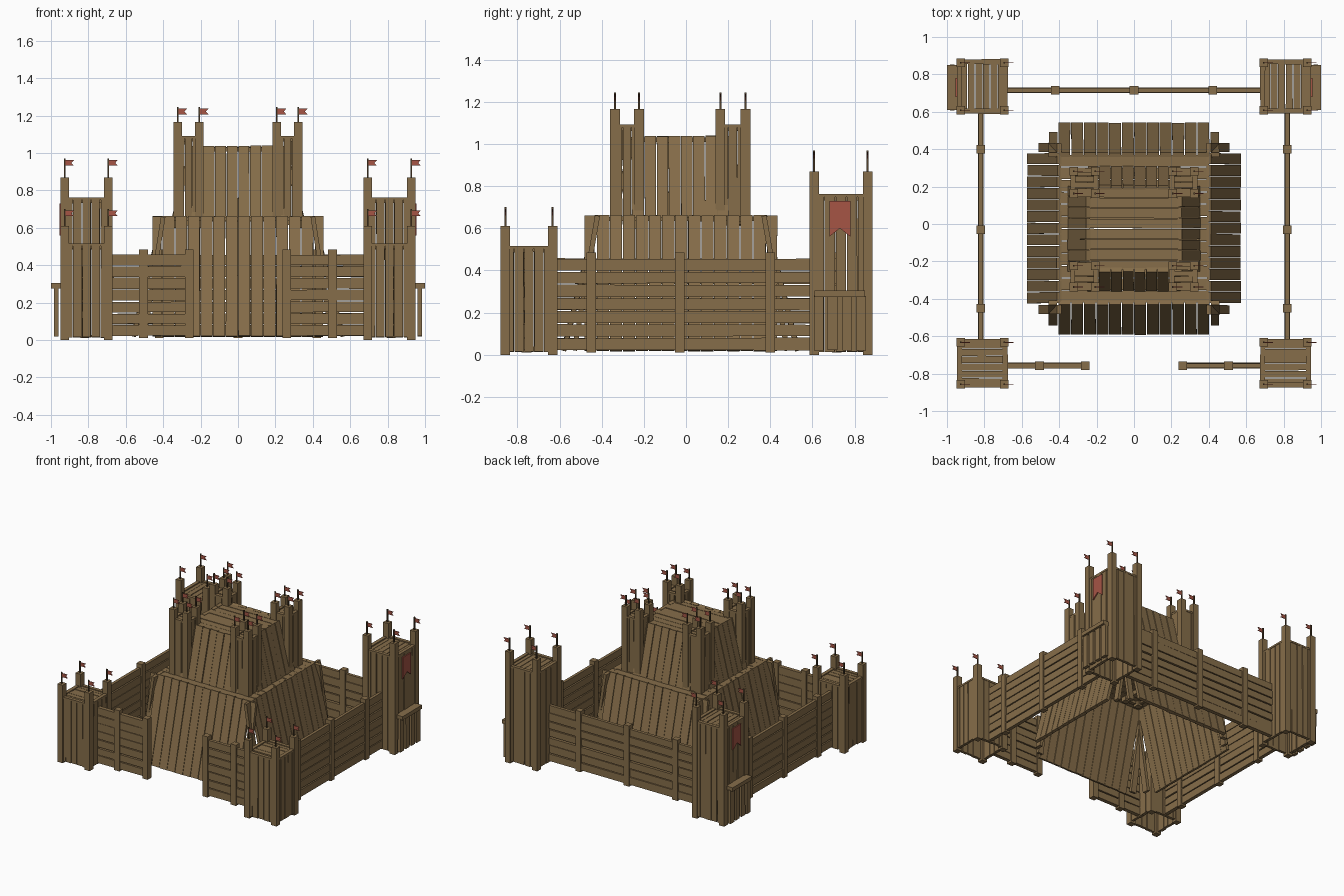
import bpy, bmesh, random
from mathutils import Vector as V

if "Cube" in bpy.data.objects:
    bpy.data.objects.remove(bpy.data.objects["Cube"])

random.seed(4)


def material(name, rgb):
    m = bpy.data.materials.new(name)
    m.diffuse_color = (*rgb, 1)
    m.use_nodes = True
    m.node_tree.nodes["Principled BSDF"].inputs["Base Color"].default_value = m.diffuse_color
    return m


WOOD = material("wood", (0.24, 0.155, 0.068))
DARK = material("dark_wood", (0.09, 0.055, 0.025))
RED = material("red_cloth", (0.38, 0.09, 0.06))


class Part:
    """Collects planks and prisms into one named object."""

    def __init__(self, name, mat):
        self.name, self.mat, self.bm = name, mat, bmesh.new()

    def plank(self, a, b, side, w, t, j=0.0):
        a, b, s = V(a), V(b), V(side).normalized()
        d = (b - a).normalized()
        n = d.cross(s).normalized()
        vs = []
        for p in (a, b):
            hw = w / 2 * (1 - random.uniform(0, j))
            p = p + s * random.uniform(-j, j) * w * 0.2 + d * random.uniform(-j, j) * 0.03
            for u, v in ((-1, -1), (1, -1), (1, 1), (-1, 1)):
                vs.append(self.bm.verts.new(p + s * u * hw + n * v * t / 2))
        for f in ((0, 1, 2, 3), (4, 5, 6, 7), (0, 1, 5, 4), (1, 2, 6, 5), (2, 3, 7, 6), (3, 0, 4, 7)):
            self.bm.faces.new([vs[i] for i in f])

    def panel(self, p0, p1, q0, q1, n, t=0.022, j=0.1, fill=0.97):
        """n planks running from edge p0-p1 to edge q0-q1."""
        p0, p1, q0, q1 = V(p0), V(p1), V(q0), V(q1)
        for i in range(n):
            f = (i + 0.5) / n
            self.plank(p0.lerp(p1, f), q0.lerp(q1, f), p1 - p0, (p1 - p0).length / n * fill,
                       t * random.uniform(0.85, 1.15), j)

    def post(self, x, y, z0, z1, w=0.046):
        self.plank((x, y, z0), (x, y, z1), (1, 0, 0), w, w)

    def prism(self, pts, vec):
        f = self.bm.faces.new([self.bm.verts.new(p) for p in pts])
        r = bmesh.ops.extrude_face_region(self.bm, geom=[f])
        bmesh.ops.translate(self.bm, vec=vec, verts=[v for v in r["geom"] if isinstance(v, bmesh.types.BMVert)])

    def done(self):
        bmesh.ops.recalc_face_normals(self.bm, faces=self.bm.faces[:])
        me = bpy.data.meshes.new(self.name)
        self.bm.to_mesh(me)
        self.bm.free()
        me.materials.append(self.mat)
        bpy.context.collection.objects.link(bpy.data.objects.new(self.name, me))


poles = Part("flag_poles", DARK)
flags = Part("flags", RED)


def flag(x, y, z0, z1):
    poles.post(x, y, z0 - 0.01, z1, 0.009)
    shape = ((0, -0.008), (0.05, -0.008), (0.036, -0.023), (0.05, -0.038), (0, -0.038))
    flags.prism([(x + u, y - 0.002, z1 + w) for u, w in shape], (0, 0.004, 0))


def tower(name, x0, x1, y0, y1, z0, top, post_top, flag_top, n, floor_along_x, pw=0.046):
    p = Part(name, WOOD)
    h, m = pw / 2, 0.018
    a, b, c, d = x0 + m, x1 - m, y0 + m, y1 - m
    zb = z0 + 0.015
    # four plank walls
    for y in (c, d):
        p.panel((a, y, zb), (b, y, zb), (a, y, top), (b, y, top), n)
    for x in (a, b):
        p.panel((x, c, zb), (x, d, zb), (x, c, top), (x, d, top), n)
    # platform and its edge rails
    zf = top - 0.012
    if floor_along_x:
        p.panel((a, c, zf), (a, d, zf), (b, c, zf), (b, d, zf), n + 1)
    else:
        p.panel((a, c, zf), (b, c, zf), (a, d, zf), (b, d, zf), n + 1)
    for y in (c, d):
        p.plank((a, y, top), (b, y, top), (0, 1, 0), 0.028, 0.014, 0.1)
    for x in (a, b):
        p.plank((x, c, top), (x, d, top), (1, 0, 0), 0.028, 0.014, 0.1)
    # corner posts with flags
    for x in (x0 + h, x1 - h):
        for y in (y0 + h, y1 - h):
            p.post(x, y, z0, post_top, pw)
            flag(x, y, post_top, flag_top)
    p.done()


def mx(x0, x1, s):
    return sorted((x0 * s, x1 * s))


# corner towers and keep turrets
for s, side in ((-1, "left"), (1, "right")):
    tower("front_tower_" + side, *mx(0.67, 0.95, s), -0.88, -0.61, 0, 0.51, 0.61, 0.70, 5, True)
    tower("back_tower_" + side, *mx(0.67, 0.95, s), 0.585, 0.885, 0, 0.755, 0.87, 0.97, 5, False)
    tower("keep_turret_front_" + side, *mx(0.185, 0.345, s), -0.36, -0.2, 0.6, 1.085, 1.165, 1.245, 3, True)
    tower("keep_turret_back_" + side, *mx(0.185, 0.345, s), 0.14, 0.305, 0.6, 1.085, 1.165, 1.245, 3, True)

    # plank porch and banner on the outer side of each back tower
    porch = Part("tower_porch_" + side, WOOD)
    porch.plank((s * 0.97, 0.61, 0.29), (s * 0.97, 0.85, 0.29), (1, 0, 0), 0.06, 0.03)
    for y in (0.63, 0.695, 0.765, 0.83):
        porch.plank((s * 0.972, y, 0.02), (s * 0.972, y, 0.28), (0, 1, 0), 0.048, 0.024, 0.1)
    porch.done()
    banner = Part("banner_" + side, RED)
    banner.prism([(s * 0.947, y, z) for y, z in
                  ((0.68, 0.73), (0.78, 0.73), (0.78, 0.56), (0.73, 0.60), (0.68, 0.56))], (s * 0.008, 0, 0))
    banner.done()

    # side and front palisades
    w = Part("side_wall_" + side, WOOD)
    x = s * 0.82
    w.panel((x, -0.63, 0.02), (x, -0.63, 0.46), (x, 0.6, 0.02), (x, 0.6, 0.46), 7, 0.026, 0.16)
    for y in (-0.45, -0.03, 0.4):
        w.post(x, y, 0.01, 0.485)
    w.done()
    w = Part("front_wall_" + side, WOOD)
    y = -0.757
    w.panel((s * 0.25, y, 0.02), (s * 0.25, y, 0.46), (s * 0.68, y, 0.02), (s * 0.68, y, 0.46), 7, 0.028, 0.16)
    for x in (0.26, 0.505):
        w.post(s * x, y, 0.01, 0.485)
    w.done()

# back palisade
w = Part("back_wall", WOOD)
y = 0.715
w.panel((-0.68, y, 0.02), (-0.68, y, 0.46), (0.68, y, 0.02), (0.68, y, 0.46), 7, 0.028, 0.16)
for x in (-0.42, 0, 0.42):
    w.post(x, y, 0.01, 0.485)
w.done()

# keep base: leaning planks, with gentler leaning planks at the corners
CY = -0.025
base = Part("keep_base", WOOD)
for s in (-1, 1):
    yb, yt, yc = CY + s * 0.555, CY + s * 0.395, CY + s * 0.505
    base.panel((-0.405, yb, 0.02), (0.405, yb, 0.02), (-0.405, yt, 0.66), (0.405, yt, 0.66), 12, 0.024, 0.06)
    xb, xt, xc = s * 0.56, s * 0.4, s * 0.5
    base.panel((xb, -0.425, 0.02), (xb, 0.38, 0.02), (xt, -0.425, 0.66), (xt, 0.38, 0.66), 13, 0.024, 0.06)
    for t in (-1, 1):
        base.plank((t * 0.433, yc, 0.02), (t * 0.433, yt, 0.66), (1, 0, 0), 0.047, 0.024, 0.05)
        y = CY + t * 0.433
        base.plank((xc, y, 0.02), (xt, y, 0.66), (0, 1, 0), 0.05, 0.024, 0.05)
z = 0.645
base.panel((-0.4, -0.42, z), (-0.4, 0.37, z), (0.4, -0.42, z), (0.4, 0.37, z), 12, 0.022, 0.06)
base.done()

# upper keep with plank roof
keep = Part("upper_keep", WOOD)
for s in (-1, 1):
    yb, yt = CY + s * 0.325, CY + s * 0.22
    keep.panel((-0.25, yb, 0.64), (0.25, yb, 0.64), (-0.25, yt, 1.035), (0.25, yt, 1.035), 8, 0.024, 0.06)
    xb, xt = s * 0.345, s * 0.245
    keep.panel((xb, CY - 0.23, 0.64), (xb, CY + 0.23, 0.64), (xt, CY - 0.23, 1.035), (xt, CY + 0.23, 1.035), 8, 0.024, 0.06)
z = 1.02
keep.panel((-0.24, CY - 0.22, z), (-0.24, CY + 0.22, z), (0.24, CY - 0.22, z), (0.24, CY + 0.22, z), 8, 0.022, 0.08)
keep.done()

poles.done()
flags.done()
